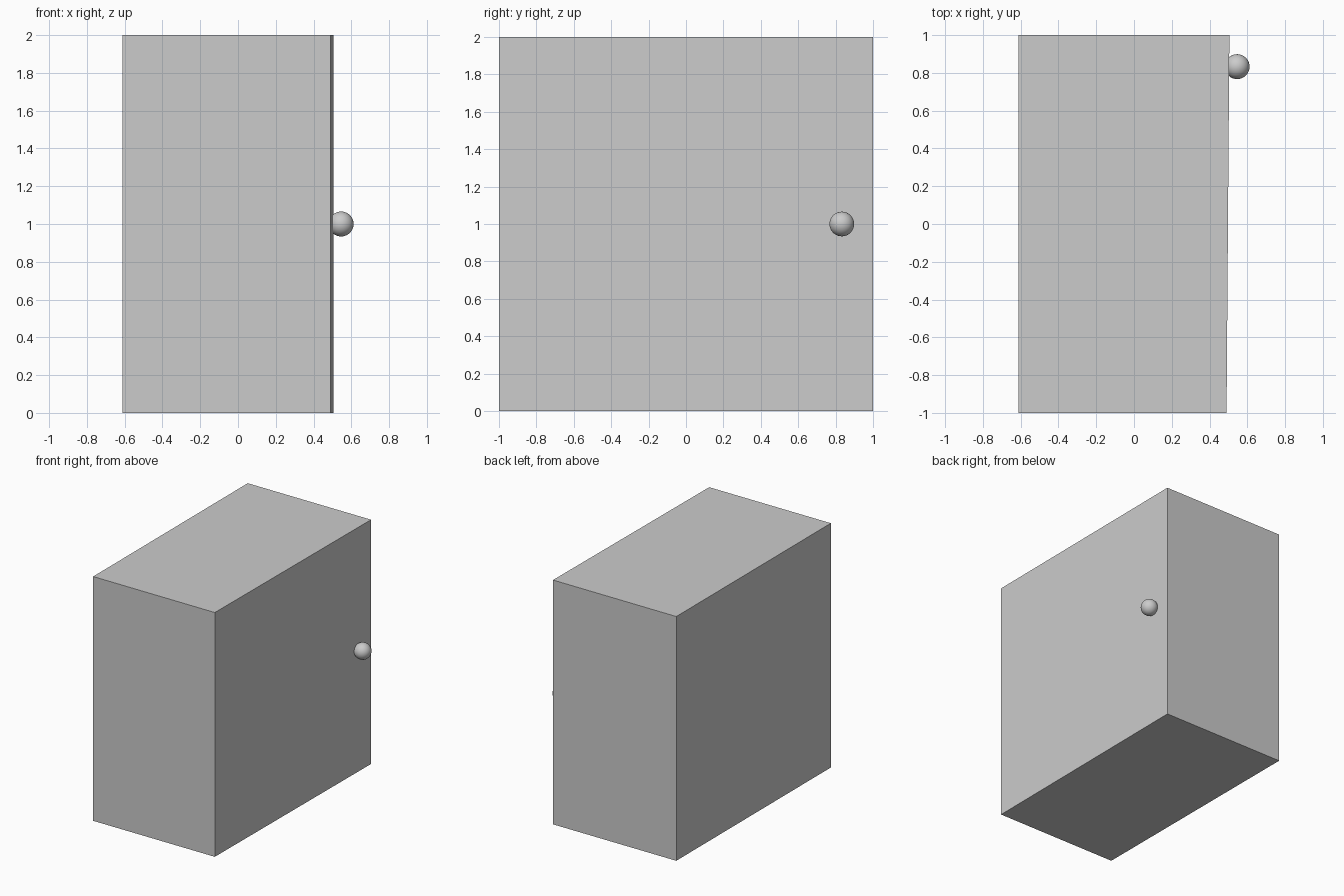
import bpy, bmesh

if "Cube" in bpy.data.objects:
    bpy.data.objects.remove(bpy.data.objects["Cube"])

# Cabinet body: extruded footprint whose door side tapers slightly
footprint = [(-0.612, -1), (0.49, -1), (0.505, 1), (-0.612, 1)]
bm = bmesh.new()
base = bm.faces.new([bm.verts.new((x, y, 0)) for x, y in footprint])
top = bmesh.ops.extrude_face_region(bm, geom=[base])["geom"]
bmesh.ops.translate(bm, vec=(0, 0, 2),
                    verts=[g for g in top if isinstance(g, bmesh.types.BMVert)])
bmesh.ops.recalc_face_normals(bm, faces=bm.faces[:])
mesh = bpy.data.meshes.new("cabinet_body")
bm.to_mesh(mesh)
bm.free()
bpy.context.collection.objects.link(bpy.data.objects.new("cabinet_body", mesh))

# Round knob partly sunk into the door side
bpy.ops.mesh.primitive_uv_sphere_add(segments=32, ring_count=16, radius=0.066,
                                     location=(0.546, 0.833, 1.0))
knob = bpy.context.object
knob.name = "door_knob"
bpy.ops.object.shade_smooth()
